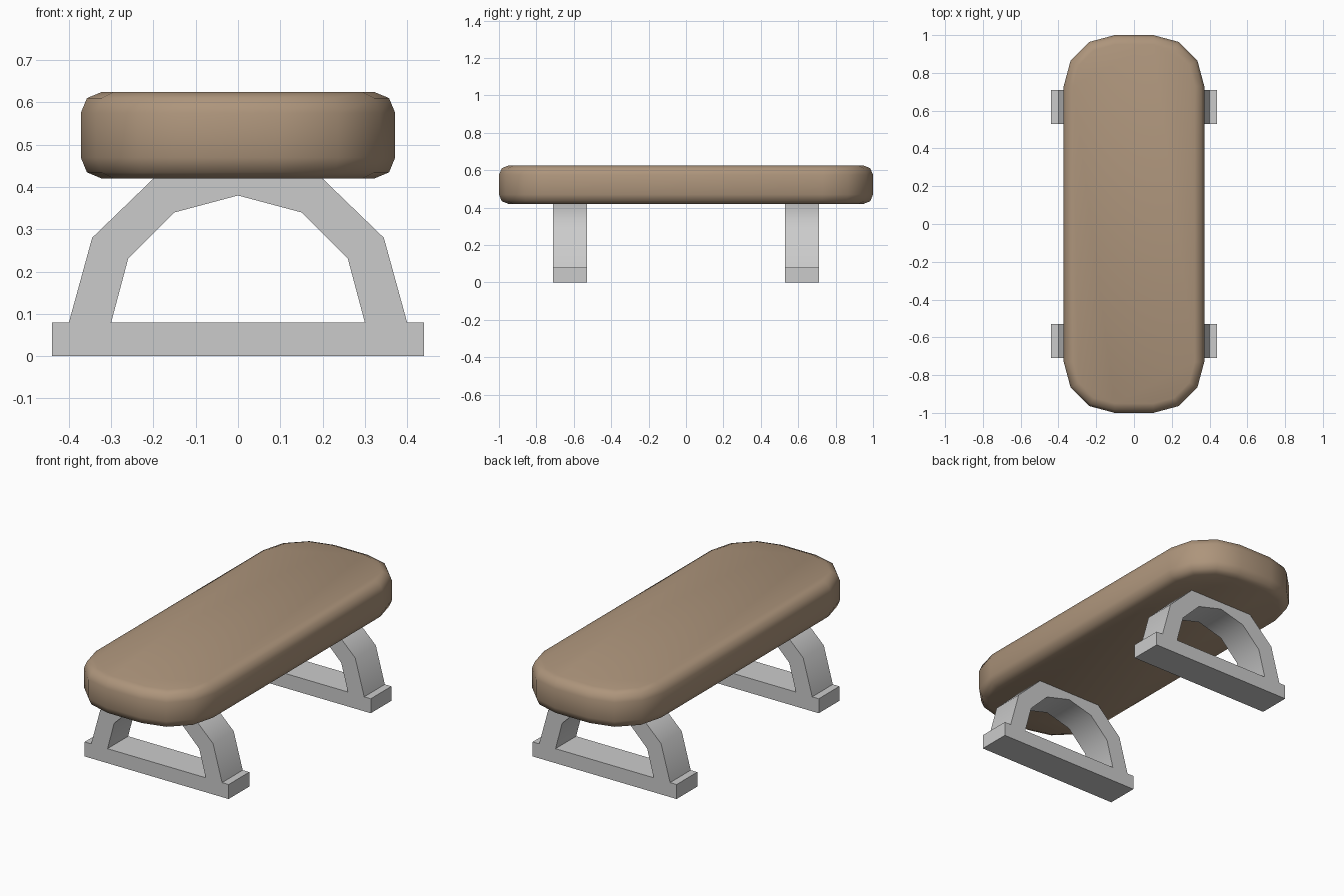
import bpy, bmesh
from math import sin, cos, pi, radians

if "Cube" in bpy.data.objects:
    bpy.data.objects.remove(bpy.data.objects["Cube"])


def finish(name, bm, angle=None):
    bmesh.ops.recalc_face_normals(bm, faces=bm.faces[:])
    me = bpy.data.meshes.new(name)
    bm.to_mesh(me)
    bm.free()
    ob = bpy.data.objects.new(name, me)
    bpy.context.collection.objects.link(ob)
    if angle:
        bpy.ops.object.select_all(action='DESELECT')
        ob.select_set(True)
        bpy.context.view_layer.objects.active = ob
        bpy.ops.object.shade_smooth_by_angle(angle=radians(angle))
    return ob


def extrude_profile(name, pts, y0, y1, angle=None):
    # extrude an x-z outline along y
    bm = bmesh.new()
    a = [bm.verts.new((x, y0, z)) for x, z in pts]
    b = [bm.verts.new((x, y1, z)) for x, z in pts]
    bm.faces.new(a)
    bm.faces.new(b[::-1])
    for i in range(len(pts)):
        j = (i + 1) % len(pts)
        bm.faces.new((a[i], b[i], b[j], a[j]))
    return finish(name, bm, angle)


# seat: rounded rectangle outline stacked in rings with a rounded edge
HX, HY, R, SEG = 0.372, 1.0, 0.27, 3
ROUND, Z0, Z1 = 0.05, 0.42, 0.625


def seat_ring(bm, inset, z):
    ring = []
    for q, (sx, sy) in enumerate(((1, 1), (-1, 1), (-1, -1), (1, -1))):
        for k in range(SEG + 1):
            t = (q + k / SEG) * pi / 2
            ring.append(bm.verts.new((sx * (HX - R) + (R - inset) * cos(t),
                                      sy * (HY - R) + (R - inset) * sin(t), z)))
    return ring


bm = bmesh.new()
steps = [(ROUND * (1 - sin(t)), ROUND * (1 - cos(t))) for t in (0, pi / 4, pi / 2)]
levels = [(i, Z0 + d) for i, d in steps] + [(i, Z1 - d) for i, d in steps[::-1]]
rings = [seat_ring(bm, i, z) for i, z in levels]
for lo, hi in zip(rings, rings[1:]):
    for i in range(len(lo)):
        j = (i + 1) % len(lo)
        bm.faces.new((lo[i], lo[j], hi[j], hi[i]))
bm.faces.new(rings[0][::-1])
bm.faces.new(rings[-1])
seat = finish("seat", bm, 60)
mat = bpy.data.materials.new("tan_wood")
mat.diffuse_color = (0.42, 0.30, 0.20, 1)
mat.use_nodes = True
mat.node_tree.nodes["Principled BSDF"].inputs["Base Color"].default_value = mat.diffuse_color
seat.data.materials.append(mat)

# leg frames: faceted arch standing on a flat foot bar
outer = [(0.40, 0.08), (0.345, 0.28), (0.20, 0.42)]
inner = [(0.15, 0.34), (0.26, 0.23), (0.30, 0.08)]
arch = (outer + [(-x, z) for x, z in outer[::-1]]
        + [(-x, z) for x, z in inner[::-1]] + [(0, 0.38)] + inner)
foot = [(-0.44, 0), (0.44, 0), (0.44, 0.08), (-0.44, 0.08)]
for side, yc in (("front", -0.62), ("back", 0.62)):
    extrude_profile(side + "_leg_arch", arch, yc - 0.09, yc + 0.09, 48)
    extrude_profile(side + "_foot_bar", foot, yc - 0.09, yc + 0.09)
